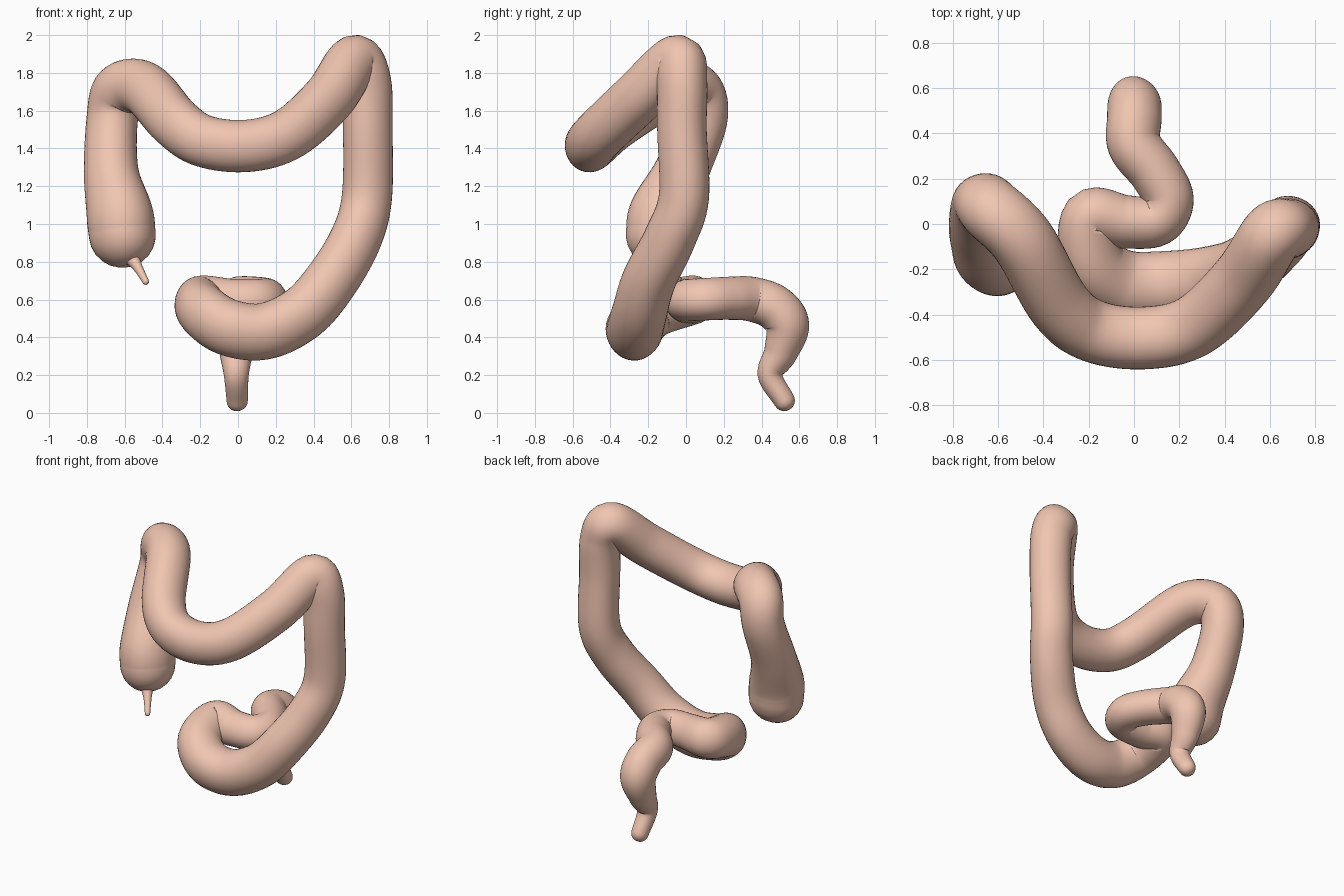
import bpy, bmesh, math
from mathutils import Vector

if "Cube" in bpy.data.objects:
    bpy.data.objects.remove(bpy.data.objects["Cube"])

SIDES = 36

skin = bpy.data.materials.new("tissue")
skin.diffuse_color = (0.88, 0.56, 0.44, 1)
skin.use_nodes = True
skin.node_tree.nodes["Principled BSDF"].inputs["Base Color"].default_value = skin.diffuse_color


def sample(pts, steps):
    """Catmull-Rom through (x, y, z, radius) points."""
    p = [Vector(q) for q in pts]
    p = [2 * p[0] - p[1]] + p + [2 * p[-1] - p[-2]]
    out = []
    for i in range(1, len(p) - 2):
        a, b, c, d = p[i - 1:i + 3]
        for k in range(steps):
            t = k / steps
            out.append(0.5 * (2 * b + (c - a) * t + (2 * a - 5 * b + 4 * c - d) * t * t
                              + (3 * b - a - 3 * c + d) * t ** 3))
    out.append(p[-2])
    return [(q.xyz, q.w) for q in out]


def tube(name, pts, steps=8, ridge=0.0):
    """Round-ended tube of varying radius, with three faint lengthwise bands."""
    path = sample(pts, steps)
    centres = [c for c, r in path]
    n = len(path)
    tans = [(centres[min(i + 1, n - 1)] - centres[max(i - 1, 0)]).normalized() for i in range(n)]
    angles = [math.pi / 2 * k / 6 for k in range(1, 6)]
    (c0, r0), (c1, r1) = path[0], path[-1]
    # domed start, body, domed end
    rings = [(c0 - tans[0] * r0 * math.sin(a), r0 * math.cos(a), tans[0]) for a in reversed(angles)]
    rings += [(c, r, t) for (c, r), t in zip(path, tans)]
    rings += [(c1 + tans[-1] * r1 * math.sin(a), r1 * math.cos(a), tans[-1]) for a in angles]

    bm = bmesh.new()
    normal = tans[0].orthogonal().normalized()
    loops = []
    for c, r, t in rings:
        normal = (normal - t * normal.dot(t)).normalized()
        side = t.cross(normal)
        loop = []
        for k in range(SIDES):
            a = 2 * math.pi * k / SIDES
            rr = r * (1 + ridge * math.cos(3 * a))
            loop.append(bm.verts.new(c + (normal * math.cos(a) + side * math.sin(a)) * rr))
        loops.append(loop)
    for a, b in zip(loops, loops[1:]):
        for k in range(SIDES):
            j = (k + 1) % SIDES
            bm.faces.new((a[k], a[j], b[j], b[k]))
    bm.faces.new(loops[0][::-1])
    bm.faces.new(loops[-1])
    bmesh.ops.recalc_face_normals(bm, faces=bm.faces)
    for f in bm.faces:
        f.smooth = True
    me = bpy.data.meshes.new(name)
    bm.to_mesh(me)
    bm.free()
    me.materials.append(skin)
    ob = bpy.data.objects.new(name, me)
    bpy.context.collection.objects.link(ob)
    return ob


# centre line and radius at the main bends
ascending = [(-0.61, -0.14, 0.945, 0.177), (-0.625, -0.12, 1.06, 0.176), (-0.67, -0.02, 1.28, 0.145)]
transverse = [(-0.665, 0.085, 1.55, 0.136), (-0.625, 0.055, 1.705, 0.142), (-0.49, -0.08, 1.715, 0.143),
              (-0.33, -0.36, 1.54, 0.14), (-0.18, -0.475, 1.44, 0.138), (0.05, -0.505, 1.415, 0.138),
              (0.27, -0.45, 1.48, 0.138)]
descending = [(0.48, -0.25, 1.67, 0.14), (0.61, -0.05, 1.86, 0.138), (0.675, -0.02, 1.75, 0.134),
              (0.685, -0.02, 1.5, 0.131), (0.68, -0.01, 1.14, 0.133), (0.62, -0.085, 0.92, 0.137),
              (0.49, -0.195, 0.7, 0.142)]
sigmoid = [(0.34, -0.245, 0.53, 0.146), (0.14, -0.27, 0.435, 0.15), (-0.05, -0.265, 0.455, 0.15),
           (-0.18, -0.17, 0.54, 0.142), (-0.19, 0.025, 0.595, 0.13), (-0.04, 0.01, 0.59, 0.118),
           (0.1, 0.015, 0.595, 0.112), (0.15, 0.11, 0.6, 0.112)]
rectum = [(0.09, 0.23, 0.605, 0.114), (0, 0.35, 0.6, 0.118), (0, 0.47, 0.555, 0.12), (0, 0.535, 0.46, 0.116),
          (-0.01, 0.5, 0.32, 0.09), (-0.01, 0.445, 0.2, 0.066), (-0.005, 0.52, 0.065, 0.056)]
tube("large_intestine", ascending + transverse + descending + sigmoid + rectum, ridge=0.02)

# appendix hanging under the caecum
tube("appendix", [(-0.57, -0.2, 0.83, 0.045), (-0.53, -0.25, 0.77, 0.026), (-0.488, -0.31, 0.695, 0.017)])
